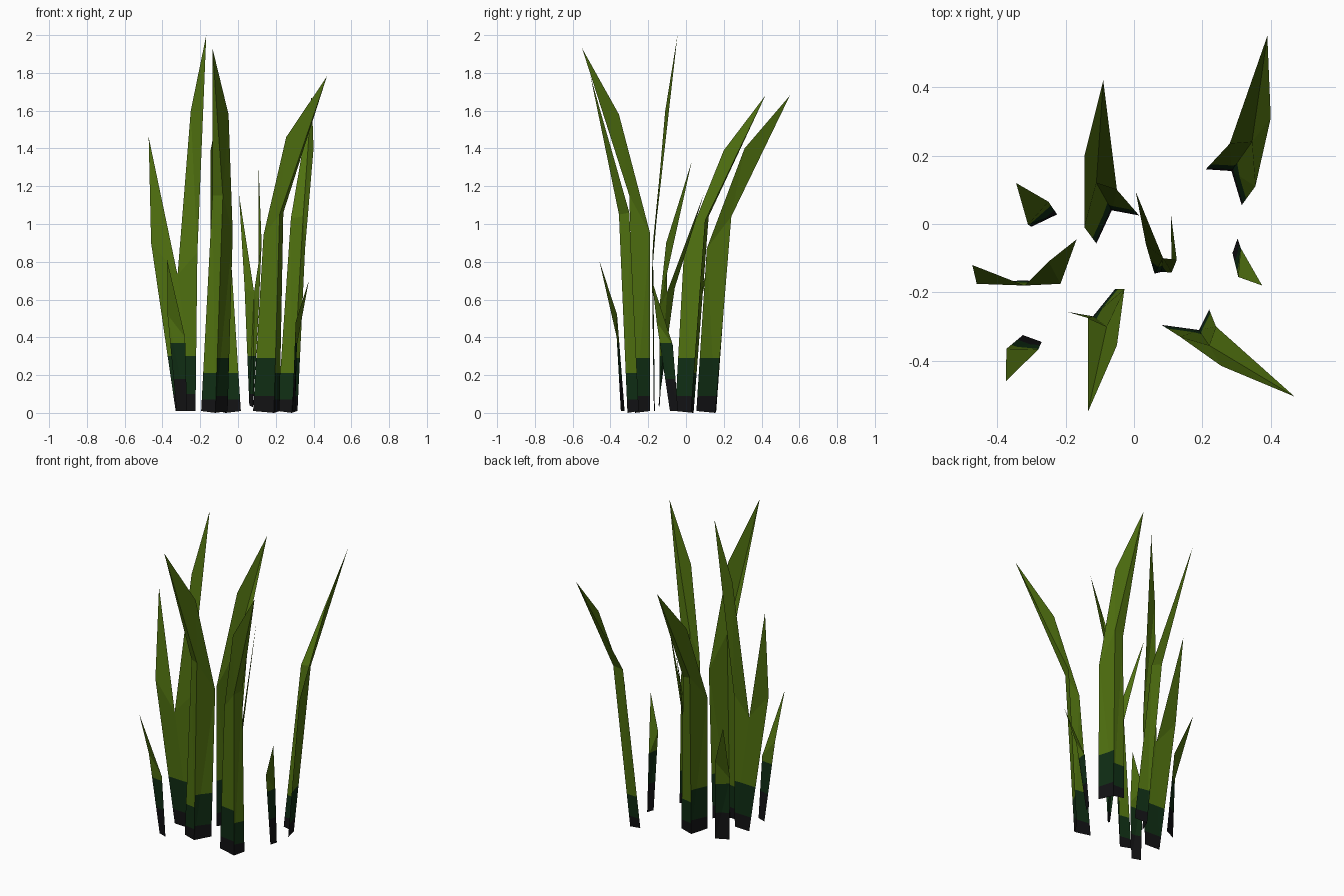
import bpy, bmesh
from mathutils import Vector

if "Cube" in bpy.data.objects:
    bpy.data.objects.remove(bpy.data.objects["Cube"])


def material(name, rgb):
    m = bpy.data.materials.new(name)
    m.diffuse_color = (*rgb, 1)
    m.use_nodes = True
    m.node_tree.nodes["Principled BSDF"].inputs["Base Color"].default_value = m.diffuse_color
    return m


MATS = [material("leaf_green", (0.08, 0.165, 0.005)),
        material("deep_green", (0.005, 0.027, 0.007)),
        material("root_black", (0.006, 0.006, 0.007))]


def add_fan(bm, pts, low, high):
    """Add a fan of triangles, cut it at two heights and colour the bands."""
    vs = [bm.verts.new(p) for p in pts]
    faces = [bm.faces.new((vs[0], vs[i], vs[i + 1])) for i in range(1, len(vs) - 1)]
    for z in (low, high):
        geom = set(faces)
        for f in faces:
            geom.update(f.edges)
            geom.update(f.verts)
        res = bmesh.ops.bisect_plane(bm, geom=list(geom), dist=1e-5,
                                     plane_co=(0, 0, z), plane_no=(0, 0, 1))
        faces = [g for g in res["geom"] if isinstance(g, bmesh.types.BMFace)]
    for f in faces:
        z = f.calc_center_median().z
        f.material_index = 2 if z < low else 1 if z < high else 0


def make_object(name, fans):
    bm = bmesh.new()
    for pts, low, high in fans:
        add_fan(bm, pts, low, high)
    bmesh.ops.remove_doubles(bm, verts=bm.verts, dist=1e-4)
    me = bpy.data.meshes.new(name)
    bm.to_mesh(me)
    bm.free()
    for m in MATS:
        me.materials.append(m)
    ob = bpy.data.objects.new(name, me)
    bpy.context.collection.objects.link(ob)


def tall_blade(name, l0, c0, r0, l1, c1, r1, r2, tip):
    """Folded V stem with a flat bent tip."""
    make_object(name, [((*l0, 0.01), (*c0, 0), c1, l1) and
                       ([(*c0, 0), c1, l1, (*l0, 0.01)], 0.07, 0.21),
                       ([(*c0, 0), (*r0, 0.01), r1, c1], 0.09, 0.29),
                       ([c1, r1, r2, tip, l1], 0.09, 0.29)])


def forked_blade(name, a, b, left, notch, right, shoulder, tip_l, tip_r):
    """Flat stem splitting into two points."""
    make_object(name, [([notch, left, a, b, right], 0.1, 0.3),
                       ([notch, tip_l, left], 0.1, 0.3),
                       ([shoulder, notch, right, tip_r], 0.1, 0.3)])


def short_blade(name, a, b, mid_b, tip, mid_a):
    make_object(name, [([mid_a, (*a, 0.01), (*b, 0.01), mid_b, tip], 0.18, 0.37)])


# Four tall folded blades
tall_blade("tall_blade_back_right", (0.21, 0.16), (0.285, 0.155), (0.315, 0.055),
           (0.28, 0.235, 1.03), (0.345, 0.24, 1.04), (0.355, 0.11, 0.87),
           (0.40, 0.31, 1.40), (0.39, 0.55, 1.68))
tall_blade("tall_blade_back_left", (0.015, 0.025), (-0.065, 0.04), (-0.11, -0.057),
           (-0.05, 0.10, 1.02), (-0.11, 0.12, 1.04), (-0.145, -0.01, 0.87),
           (-0.145, 0.20, 1.39), (-0.09, 0.42, 1.68))
tall_blade("tall_blade_front_left", (-0.195, -0.257), (-0.12, -0.27), (-0.055, -0.19),
           (-0.135, -0.275, 1.15), (-0.08, -0.30, 1.15), (-0.028, -0.19, 0.95),
           (-0.05, -0.355, 1.58), (-0.135, -0.55, 1.93))
tall_blade("tall_blade_front_right", (0.22, -0.25), (0.19, -0.31), (0.08, -0.295),
           (0.24, -0.30, 1.06), (0.22, -0.355, 1.05), (0.135, -0.33, 0.94),
           (0.255, -0.415, 1.46), (0.47, -0.505, 1.78))

# Two forked blades
forked_blade("forked_blade_large", (-0.33, -0.165, 0.01), (-0.225, -0.17, 0.01),
             (-0.46, -0.175, 0.90), (-0.32, -0.18, 0.73), (-0.215, -0.175, 0.85),
             (-0.25, -0.11, 1.60), (-0.473, -0.12, 1.46), (-0.168, -0.045, 2.0))
forked_blade("forked_blade_small", (0.06, -0.145, 0.04), (0.08, -0.14, 0.03),
             (0.035, -0.06, 0.66), (0.085, -0.10, 0.64), (0.11, -0.142, 0.55),
             (0.125, -0.105, 0.90), (0.005, 0.095, 1.16), (0.108, 0.03, 1.33))

# Three short blades
short_blade("short_blade_back", (-0.30, -0.008), (-0.225, 0.028),
            (-0.25, 0.065, 0.52), (-0.345, 0.12, 0.78), (-0.31, -0.002, 0.40))
short_blade("short_blade_front", (-0.325, -0.325), (-0.27, -0.345),
            (-0.28, -0.367, 0.40), (-0.375, -0.46, 0.81), (-0.373, -0.365, 0.52))
short_blade("short_blade_right", (0.288, -0.085), (0.303, -0.042),
            (0.312, -0.07, 0.36), (0.375, -0.18, 0.70), (0.305, -0.155, 0.48))
